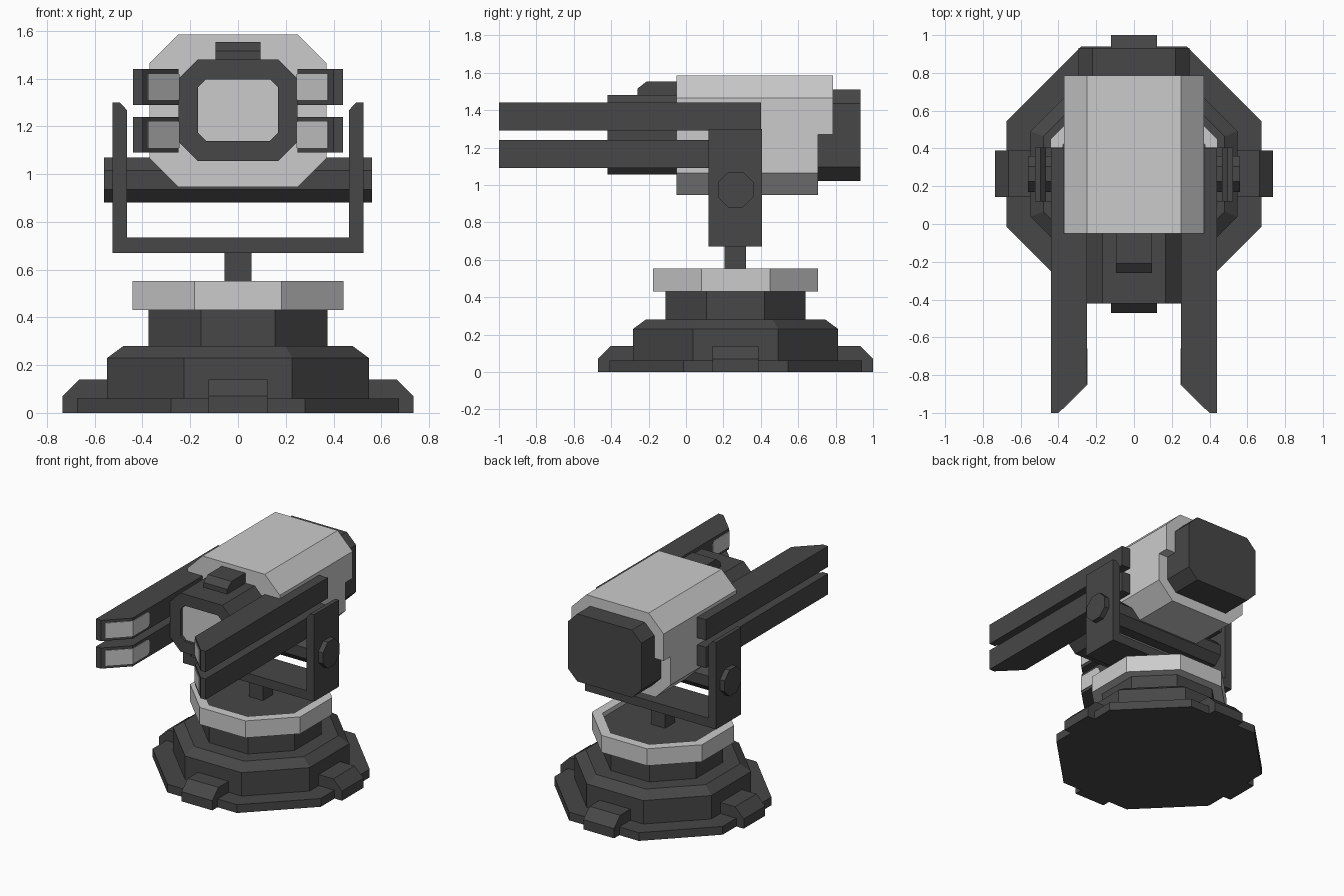
import bpy, bmesh, math
from mathutils import Vector

if "Cube" in bpy.data.objects:
    bpy.data.objects.remove(bpy.data.objects["Cube"])

CY = 0.265  # turning axis of the turret along y


def material(name, v):
    m = bpy.data.materials.new(name)
    m.diffuse_color = (v, v, v, 1)
    m.use_nodes = True
    m.node_tree.nodes["Principled BSDF"].inputs["Base Color"].default_value = m.diffuse_color
    return m


DARK = material("charcoal grey", 0.063)
LIGHT = material("light grey", 0.6)


def finish(bm, name, *mats):
    bmesh.ops.recalc_face_normals(bm, faces=bm.faces[:])
    me = bpy.data.meshes.new(name)
    bm.to_mesh(me)
    bm.free()
    for m in mats:
        me.materials.append(m)
    ob = bpy.data.objects.new(name, me)
    bpy.context.collection.objects.link(ob)
    return ob


def prism_bm(pts, axis, lo, hi):
    """Extrude a 2D profile along an axis: x takes (y,z), y takes (x,z), z takes (x,y)."""
    def place(p, t):
        return {'x': (t, p[0], p[1]), 'y': (p[0], t, p[1]), 'z': (p[0], p[1], t)}[axis]
    bm = bmesh.new()
    a = [bm.verts.new(place(p, lo)) for p in pts]
    b = [bm.verts.new(place(p, hi)) for p in pts]
    bm.faces.new(a)
    bm.faces.new(b)
    for i in range(len(pts)):
        j = (i + 1) % len(pts)
        bm.faces.new((a[i], a[j], b[j], b[i]))
    bmesh.ops.recalc_face_normals(bm, faces=bm.faces[:])
    return bm


def prism(name, pts, axis, lo, hi, mat):
    return finish(prism_bm(pts, axis, lo, hi), name, mat)


def chamfered(hw, z0, z1, c):
    """Chamfered rectangle, half width hw, from z0 to z1."""
    return [(hw - c, z0), (hw, z0 + c), (hw, z1 - c), (hw - c, z1),
            (c - hw, z1), (-hw, z1 - c), (-hw, z0 + c), (c - hw, z0)]


def lathe(name, profile, mat, closed=False):
    """Eight-sided turned part; profile is (apothem, z)."""
    bm = bmesh.new()
    rings = []
    for r, z in profile:
        rad = r / math.cos(math.pi / 8)
        rings.append([bm.verts.new((rad * math.cos((k + .5) * math.pi / 4),
                                    CY + rad * math.sin((k + .5) * math.pi / 4), z))
                      for k in range(8)])
    pairs = list(zip(rings, rings[1:]))
    if closed:
        pairs.append((rings[-1], rings[0]))
    else:
        bm.faces.new(rings[0])
        bm.faces.new(rings[-1])
    for p, q in pairs:
        for k in range(8):
            n = (k + 1) % 8
            bm.faces.new((p[k], p[n], q[n], q[k]))
    return finish(bm, name, mat)


# Stepped base, column and ring
lathe("base", [(.675, 0), (.675, .06), (.548, .06), (.548, .23), (.48, .28),
               (.375, .28), (.375, .52)], DARK)
lathe("turntable_ring", [(.375, .43), (.442, .43), (.442, .553), (.375, .553)], LIGHT, True)

# Four feet around the base
foot = [(.5, 0), (.735, 0), (.735, .07), (.665, .14), (.5, .14)]
for k in range(4):
    ob = prism("foot_%d" % (k + 1), foot, 'y', -.123, .123, DARK)
    ob.location = (0, CY, 0)
    ob.rotation_euler = (0, 0, k * math.pi / 2)

# Post, U-shaped yoke and octagonal axle
prism("post", [(-.056, .5), (.056, .5), (.056, .69), (-.056, .69)], 'y', .205, .32, DARK)
arm = [(.525, .67), (.525, 1.3), (.495, 1.3), (.465, 1.268), (.465, .735)]
yoke = arm + [(-x, z) for x, z in reversed(arm)]
prism("yoke", yoke, 'y', .12, .405, DARK)
axle = [(y + CY, z) for y, z in chamfered(.095, .88, 1.07, .056)]
prism("axle", axle, 'x', -.562, .562, DARK)

# Light shell, its lower half shorter at the back
half = [(.37, 1.27), (.37, 1.465), (.25, 1.585)]
prism("shell_upper", half + [(-x, z) for x, z in reversed(half)], 'y', -.05, .785, LIGHT)
half = [(.37, 1.27), (.37, 1.065), (.25, .945)]
prism("shell_lower", half + [(-x, z) for x, z in reversed(half)], 'y', -.05, .705, LIGHT)

# Rear block
prism("rear_block", chamfered(.295, 1.02, 1.51, .075), 'y', .6, .932, DARK)

# Front housing with a sunken lens
bm = prism_bm(chamfered(.25, 1.055, 1.48, .082), 'y', -.42, 0)
front = next(f for f in bm.faces if f.normal.y < -.9)
bmesh.ops.inset_region(bm, faces=[front], thickness=.09)
front.material_index = 1
ext = bmesh.ops.extrude_face_region(bm, geom=[front])
bmesh.ops.translate(bm, vec=(0, .02, 0),
                    verts=[g for g in ext['geom'] if isinstance(g, bmesh.types.BMVert)])
if front.is_valid:
    bm.faces.remove(front)
for f in bm.faces:
    c = f.calc_center_median()
    f.material_index = 1 if abs(c.y + .40) < .005 and abs(c.x) < .01 and abs(c.z - 1.267) < .02 else 0
finish(bm, "front_housing", DARK, LIGHT)

# Sight on top of the housing
prism("sight", [(-.26, 1.46), (-.26, 1.515), (-.21, 1.553), (-.03, 1.553), (-.03, 1.46)],
      'x', -.095, .095, DARK)

# Four barrels, each with a light plate wrapped round the inner tip
for s, side in ((1, "right"), (-1, "left")):
    for z, level in ((1.29, "upper"), (1.09, "lower")):
        body = [(.44, -1), (.44, .4), (.25, .4), (.25, -.85), (.4, -1)]
        prism("barrel_%s_%s" % (level, side), [(s * x, y) for x, y in body],
              'z', z, z + .15, DARK)
        strip = [(.378, -.978), (.25, -.85), (.25, -.66),
                 (.246, -.66), (.246, -.852), (.375, -.981)]
        bm = prism_bm([(s * x, y) for x, y in strip], 'z', z + .02, z + .13)
        ends = [e for e in bm.edges if all(abs(v.co.y + .66) < .001 for v in e.verts)
                and abs(e.verts[0].co.z - e.verts[1].co.z) < .001]
        bmesh.ops.bevel(bm, geom=ends, offset=.03, segments=2, profile=.5, affect='EDGES')
        finish(bm, "barrel_plate_%s_%s" % (level, side), LIGHT)
